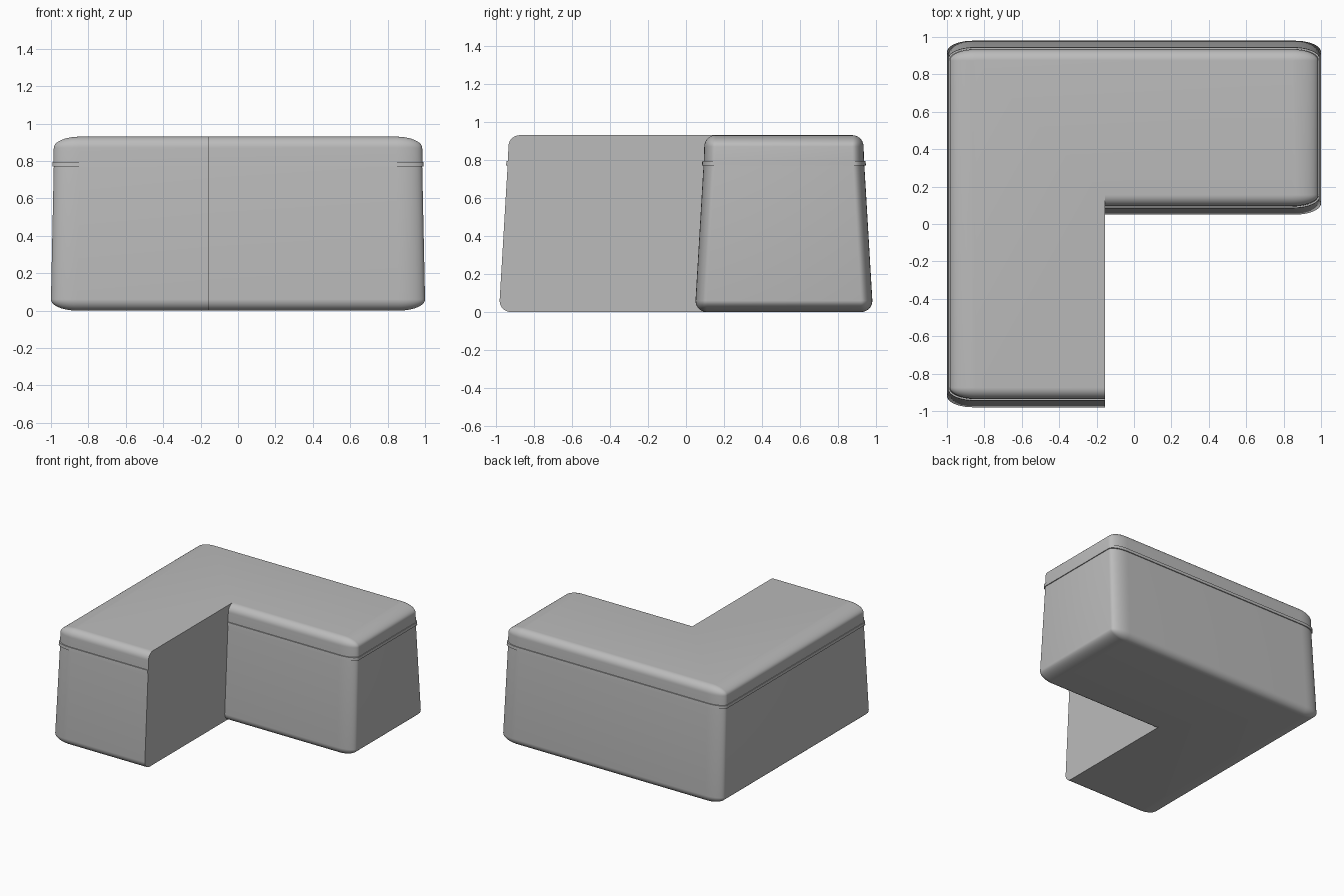
import bpy
import bmesh
from math import sin, cos, pi

cube = bpy.data.objects.get("Cube")
if cube:
    bpy.data.objects.remove(cube, do_unlink=True)

CUT_X = -0.155          # flat, square-edged inner side of the short arm
RX, RY, RZ = 0.14, 0.06, 0.06   # rounding is wider along x
STEPS = 10

grey = bpy.data.materials.new("plain grey")
grey.use_nodes = True
colour = (0.5, 0.5, 0.5, 1)
grey.diffuse_color = colour
grey.node_tree.nodes["Principled BSDF"].inputs["Base Color"].default_value = colour


def ring(z, half_x, inset, f=1.0):
    """L-shaped outline; f shrinks the corner radius and pulls the walls in."""
    rx, ry = RX * f, RY * f
    hx = half_x - (RX - rx)
    dy = inset + RY - ry
    front, inner, back = -0.98 + dy, 0.05 + dy, 0.98 - dy
    pts = [(CUT_X, front, z), (CUT_X, inner, z)]
    corners = [(hx - rx, inner + ry), (hx - rx, back - ry),
               (rx - hx, back - ry), (rx - hx, front + ry)]
    for k, (cx, cy) in enumerate(corners):
        for i in range(STEPS + 1):
            a = (k - 1 + i / STEPS) * pi / 2
            pts.append((cx + rx * cos(a), cy + ry * sin(a), z))
    return pts


def loft(name, rings):
    bm = bmesh.new()
    loops = [[bm.verts.new(p) for p in r] for r in rings]
    n = len(loops[0])
    for lo, hi in zip(loops, loops[1:]):
        for i in range(n):
            j = (i + 1) % n
            bm.faces.new((lo[i], lo[j], hi[j], hi[i]))
    bm.faces.new(loops[0][::-1])
    bm.faces.new(loops[-1])
    bmesh.ops.remove_doubles(bm, verts=bm.verts, dist=1e-5)
    bmesh.ops.recalc_face_normals(bm, faces=bm.faces)
    mesh = bpy.data.meshes.new(name)
    bm.to_mesh(mesh)
    bm.free()
    mesh.materials.append(grey)
    ob = bpy.data.objects.new(name, mesh)
    bpy.context.collection.objects.link(ob)
    bpy.ops.object.select_all(action='DESELECT')
    ob.select_set(True)
    bpy.context.view_layer.objects.active = ob
    bpy.ops.object.shade_smooth_by_angle(angle=pi / 6)
    return ob


angles = [i / STEPS * pi / 2 for i in range(STEPS + 1)]

# Tapered base with a rounded bottom edge
base = [ring(RZ * (1 - sin(a)), 1.0, 0, cos(a)) for a in reversed(angles)]
loft("base", base + [ring(0.77, 0.985, 0.042)])

# Thin raised seam between base and lid
loft("seam_band", [ring(0.77, 0.992, 0.034), ring(0.795, 0.992, 0.036)])

# Lid with a rounded top edge
lid_top = [ring(0.87 + RZ * sin(a), 0.985, 0.046, cos(a)) for a in angles]
loft("lid", [ring(0.795, 0.987, 0.044)] + lid_top)
